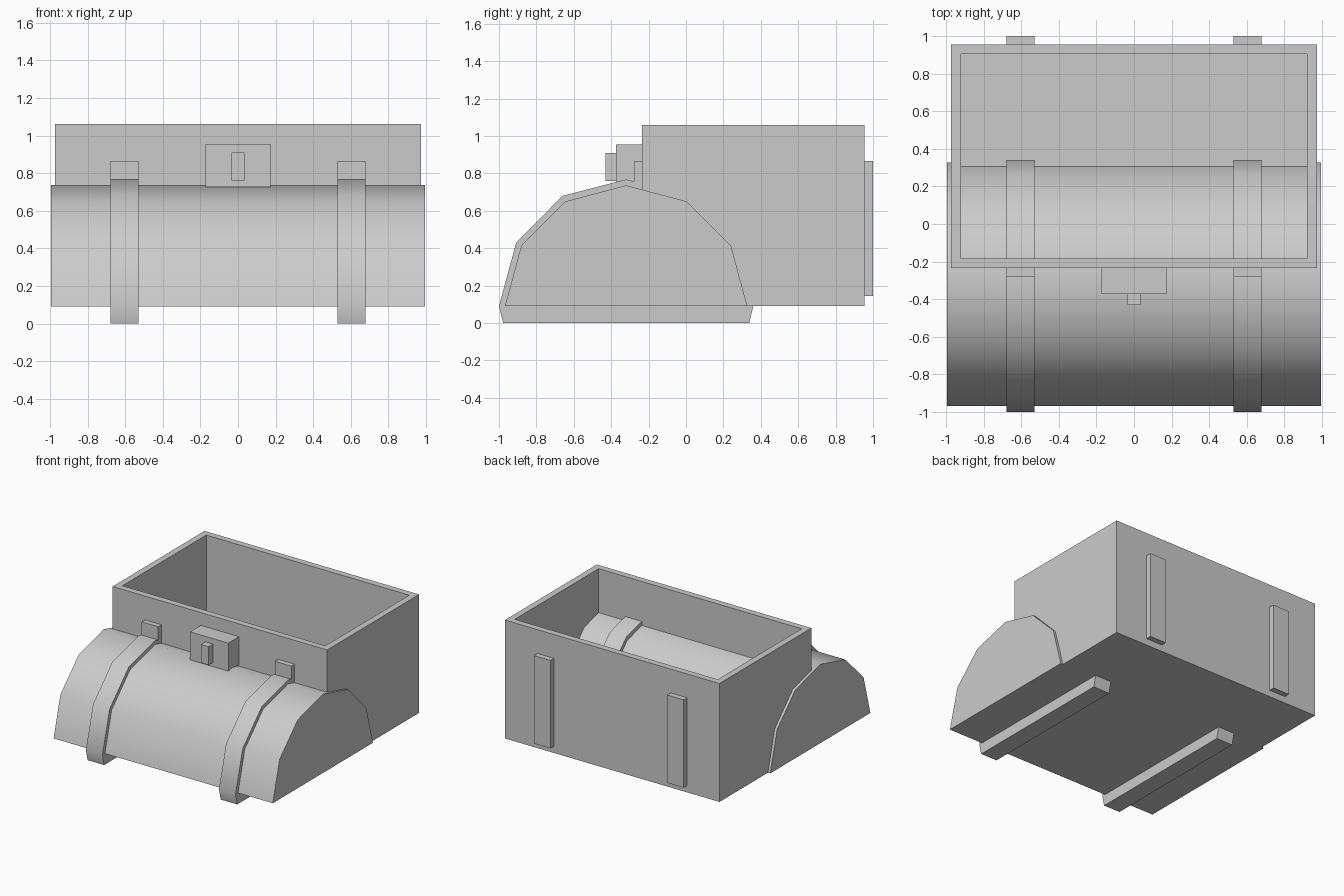
import bpy, bmesh, math

if "Cube" in bpy.data.objects:
    bpy.data.objects.remove(bpy.data.objects["Cube"])

AXIS = -0.32  # y of the lid's symmetry plane


def make_object(name, bm):
    bmesh.ops.recalc_face_normals(bm, faces=bm.faces)
    mesh = bpy.data.meshes.new(name)
    bm.to_mesh(mesh)
    bm.free()
    obj = bpy.data.objects.new(name, mesh)
    bpy.context.collection.objects.link(obj)
    return obj


def block(name, x, y, z):
    bm = bmesh.new()
    bmesh.ops.create_cube(bm, size=1)
    for v in bm.verts:
        for i, (a, b) in enumerate((x, y, z)):
            v.co[i] = a if v.co[i] < 0 else b
    return make_object(name, bm)


def arch(name, half, x0, x1):
    # half: (distance from AXIS, z) from bottom to crown, mirrored then extruded in x
    pts = [(AXIS - d, z) for d, z in half]
    pts += [(AXIS + d, z) for d, z in reversed(half) if d > 0]
    bm = bmesh.new()
    face = bm.faces.new([bm.verts.new((x0, y, z)) for y, z in pts])
    ext = bmesh.ops.extrude_face_region(bm, geom=[face], use_keep_orig=True)
    moved = [g for g in ext["geom"] if isinstance(g, bmesh.types.BMVert)]
    bmesh.ops.translate(bm, verts=moved, vec=(x1 - x0, 0, 0))
    obj = make_object(name, bm)
    bpy.ops.object.select_all(action='DESELECT')
    obj.select_set(True)
    bpy.context.view_layer.objects.active = obj
    bpy.ops.object.shade_smooth_by_angle(angle=math.radians(40))
    return obj


# Open chest body, hollowed from the top face
body = block("chest_body", (-0.972, 0.972), (-0.235, 0.955), (0.09, 1.06))
bm = bmesh.new()
bm.from_mesh(body.data)
top = max(bm.faces, key=lambda f: f.calc_center_median().z)
bmesh.ops.inset_region(bm, faces=[top], thickness=0.074)
ext = bmesh.ops.extrude_discrete_faces(bm, faces=[top])
bmesh.ops.translate(bm, verts=ext["faces"][0].verts, vec=(0, 0, -0.885))
bm.to_mesh(body.data)
bm.free()

# Barrel lid
arch("lid", [(0.648, 0.09), (0.56, 0.415), (0.325, 0.65), (0, 0.736)], -0.993, 0.993)

# Lid bands and body straps on each side
for side, s in (("left", -1), ("right", 1)):
    x0, x1 = s * 0.603 - 0.075, s * 0.603 + 0.075
    arch(f"lid_band_{side}",
         [(0.658, 0), (0.68, 0.09), (0.588, 0.43), (0.34, 0.68), (0, 0.768)], x0, x1)
    block(f"front_strap_{side}", (x0, x1), (-0.278, -0.235), (0.145, 0.865))
    block(f"back_strap_{side}", (x0, x1), (0.955, 1.0), (0.145, 0.865))

# Lock plate and latch
block("lock_plate", (-0.173, 0.173), (-0.373, -0.235), (0.725, 0.955))
block("lock_latch", (-0.035, 0.035), (-0.43, -0.373), (0.76, 0.91))
